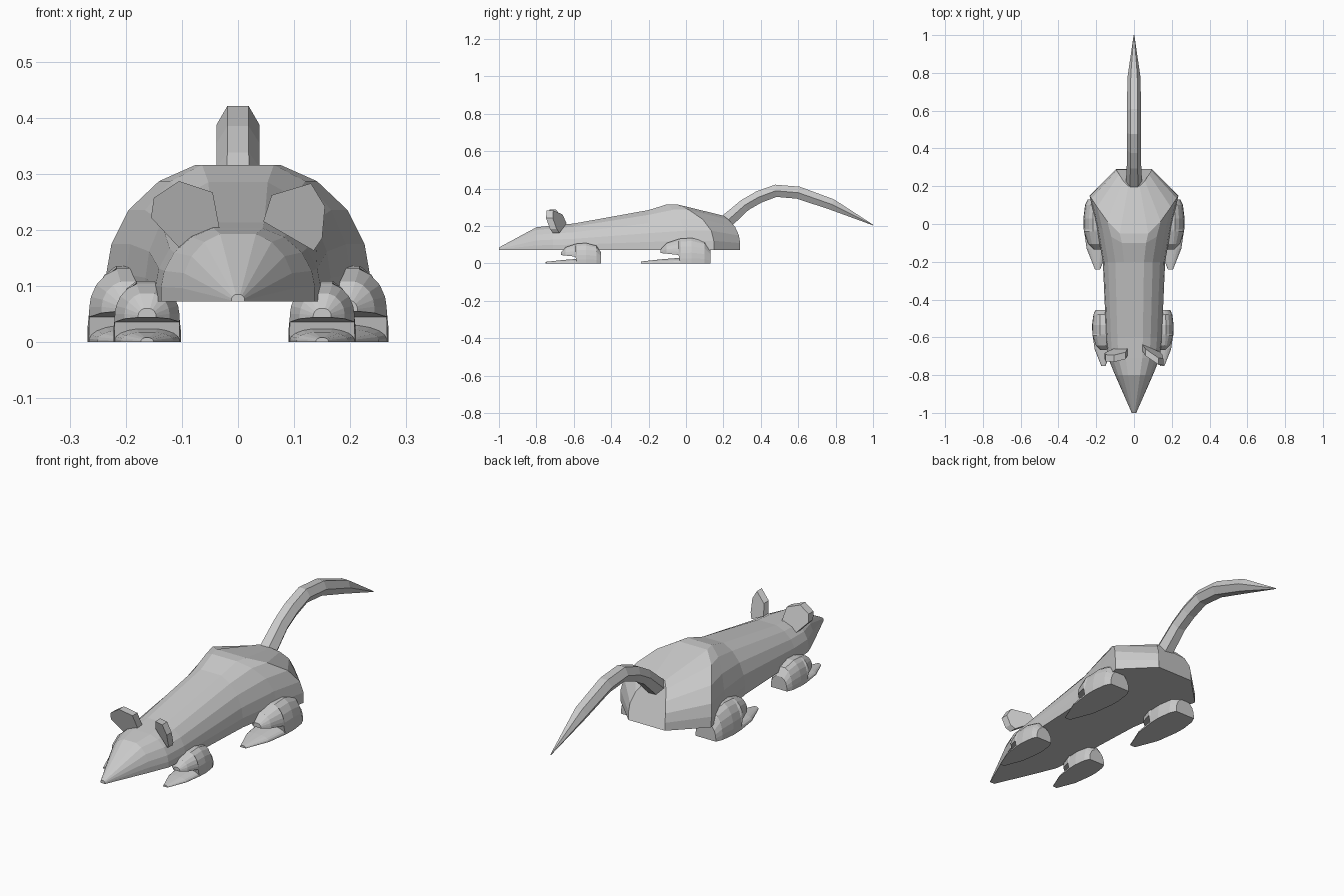
import bpy, bmesh
from math import cos, sin, pi, atan2
from mathutils import Vector

if "Cube" in bpy.data.objects:
    bpy.data.objects.remove(bpy.data.objects["Cube"])

# Half of the domed cross-section: (share of half width, share of height)
DOME = [(1, 0), (1, .2), (.96, .42), (.83, .67), (.6, .88), (.32, 1)]


def loft(name, rings):
    """Skin a row of equal-length rings and cap both ends."""
    bm = bmesh.new()
    rows = [[bm.verts.new(p) for p in ring] for ring in rings]
    n = len(rows[0])
    for a, b in zip(rows, rows[1:]):
        for i in range(n):
            j = (i + 1) % n
            bm.faces.new((a[i], a[j], b[j], b[i]))
    bm.faces.new(rows[0])
    bm.faces.new(rows[-1][::-1])
    bmesh.ops.recalc_face_normals(bm, faces=bm.faces)
    mesh = bpy.data.meshes.new(name)
    bm.to_mesh(mesh)
    bm.free()
    ob = bpy.data.objects.new(name, mesh)
    bpy.context.collection.objects.link(ob)
    return ob


def dome_ring(y, w, zb, zt, lean=0):
    """Flat-bottomed dome section; lean pulls its top towards the front."""
    half = [(u * w, y - lean * t ** 3, zb + (zt - zb) * t) for u, t in DOME]
    return half + [(-x, yy, z) for x, yy, z in reversed(half)]


# Body: nose, head, back, haunches and chamfered rump
body = [(-1, .012, .085, 0), (-.8, .1, .193, 0), (-.71, .137, .203, 0),
        (-.6, .147, .213, 0), (-.2, .165, .285, 0), (0, .2, .316, .1),
        (.15, .235, .316, .2), (.29, .095, .255, .09)]
loft("body", [dome_ring(y, w, .072, zt, lean) for y, w, zt, lean in body])

# Tail: six-sided tube swept along a curved path to a point
path = [Vector((0, y, z)) for y, z in
        [(.2, .21), (.315, .312), (.39, .355), (.48, .388), (.6, .378),
         (.78, .315), (1, .205)]]
size = [.044, .038, .038, .038, .038, .034, .002]
rings = []
for i, (p, r) in enumerate(zip(path, size)):
    d = path[min(i + 1, len(path) - 1)] - path[max(i - 1, 0)]
    a = atan2(d.z, d.y)
    rings.append([p + Vector((r * cos(k * pi / 3), -sin(a) * r * sin(k * pi / 3),
                              cos(a) * r * sin(k * pi / 3))) for k in range(6)])
loft("tail", rings)

# Ears: thick six-sided plates, each turned and leaning forward
ears = {
    "right_ear": ([(.13, .283), (.155, .242), (.15, .185), (.135, .163),
                   (.045, .215), (.06, .262)], .105, -.695, -.6),
    "left_ear": ([(-.105, .287), (-.15, .257), (-.155, .222), (-.1, .163),
                  (-.033, .203), (-.045, .267)], -.095, -.692, .15),
}
for name, (outline, cx, cy, turn) in ears.items():
    loft(name, [[(x, cy + turn * (x - cx) - .3 * (z - .225) + off, z)
                 for x, z in outline] for off in (-.018, .018)])

# Feet: rounded leg mound overhanging a pointed toe wedge
mound = [(-.135, .02, .055, .075), (-.105, .05, .052, .108),
         (-.04, .072, .045, .13), (-.03, .073, 0, .132), (.03, .075, 0, .136),
         (.1, .066, 0, .118), (.13, .052, 0, .075)]
toes = [(-.24, .014, 0, .01), (-.13, .058, 0, .022), (-.03, .072, 0, .03)]
for name, x, y, s in [("front_right", .15, -.559, .8), ("front_left", -.162, -.559, .8),
                      ("hind_right", .193, 0, 1), ("hind_left", -.193, 0, 1)]:
    for part, rows in (("leg", mound), ("toes", toes)):
        ob = loft(f"{name}_{part}", [dome_ring(*r) for r in rows])
        ob.location = (x, y, 0)
        ob.scale = (s, s, s)
